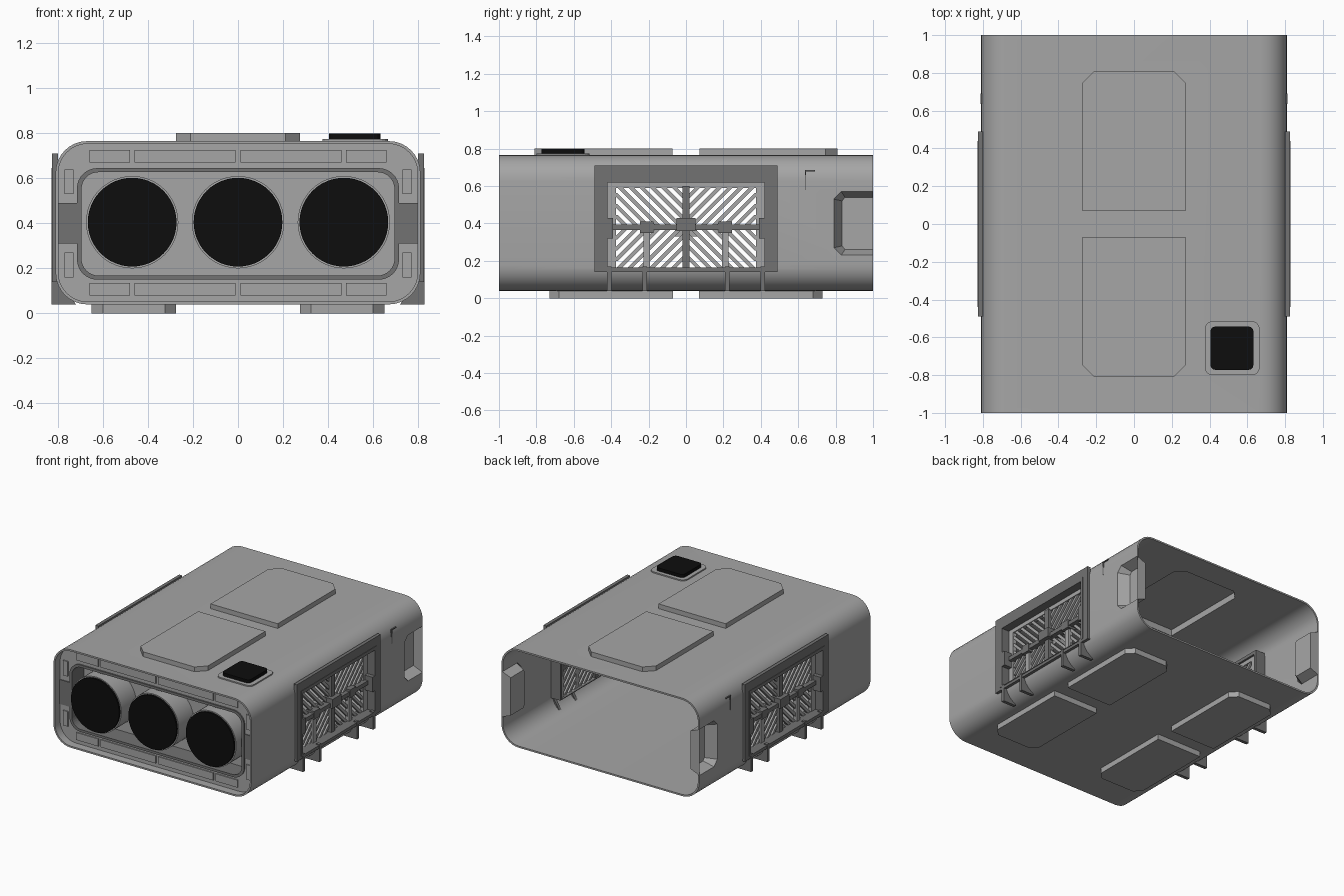
import bpy
import bmesh
import math
from mathutils import Vector

cube = bpy.data.objects.get("Cube")
if cube:
    bpy.data.objects.remove(cube, do_unlink=True)


def material(name, v):
    m = bpy.data.materials.new(name)
    m.use_nodes = True
    col = (v, v, v, 1)
    m.diffuse_color = col
    m.node_tree.nodes["Principled BSDF"].inputs["Base Color"].default_value = col
    return m


GREY = material("casing grey", 0.38)
DARK = material("dark grey", 0.17)
BLACK = material("black", 0.004)

# Each axis maps 2D profile points (u, v) and a depth to space
PLACE = {
    "x": lambda u, v, d: (d, u, v),
    "y": lambda u, v, d: (u, d, v),
    "z": lambda u, v, d: (u, v, d),
}


def finish(name, bm, mat, smooth=False, recalc=True):
    if recalc:
        bmesh.ops.recalc_face_normals(bm, faces=bm.faces)
    me = bpy.data.meshes.new(name)
    bm.to_mesh(me)
    bm.free()
    ob = bpy.data.objects.new(name, me)
    bpy.context.collection.objects.link(ob)
    me.materials.append(mat)
    if smooth:
        bpy.ops.object.select_all(action="DESELECT")
        ob.select_set(True)
        bpy.context.view_layer.objects.active = ob
        bpy.ops.object.shade_smooth_by_angle(angle=math.radians(35))
    return ob


def loft(name, loops, mat, axis, caps=(True, True), closed=False, smooth=False):
    """Join matching loops, given as (points, depth), with quads."""
    bm = bmesh.new()
    rows = [[bm.verts.new(PLACE[axis](u, v, d)) for u, v in pts] for pts, d in loops]
    n = len(rows[0])
    pairs = list(zip(rows, rows[1:])) + ([(rows[-1], rows[0])] if closed else [])
    for a, b in pairs:
        for i in range(n):
            j = (i + 1) % n
            bm.faces.new((a[i], a[j], b[j], b[i]))
    if not closed:
        for use, row in zip(caps, (rows[0], rows[-1])):
            if use:
                bm.faces.new(row)
    return finish(name, bm, mat, smooth)


def prism(name, pts, mat, axis, a, b, **kw):
    return loft(name, [(pts, a), (pts, b)], mat, axis, **kw)


def ring(name, outer, inner, mat, axis, a, b, smooth=False):
    return loft(name, [(outer, a), (outer, b), (inner, b), (inner, a)],
                mat, axis, closed=True, smooth=smooth)


def box(name, mat, x, y, z):
    return prism(name, rect(x[0], x[1], y[0], y[1]), mat, "z", *z)


def rect(u0, u1, v0, v1):
    return [(u0, v0), (u1, v0), (u1, v1), (u0, v1)]


def rounded(u0, u1, v0, v1, r, n=8):
    pts = []
    corners = [(u1 - r, v1 - r), (u0 + r, v1 - r), (u0 + r, v0 + r), (u1 - r, v0 + r)]
    for k, (cu, cv) in enumerate(corners):
        for i in range(n + 1):
            t = math.pi / 2 * (k + i / n)
            pts.append((cu + r * math.cos(t), cv + r * math.sin(t)))
    return pts


def clipped(u0, u1, near, far, c):
    """Rectangle whose two far corners are chamfered."""
    s = c if far > near else -c
    return [(u0, near), (u1, near), (u1, far - s), (u1 - c, far),
            (u0 + c, far), (u0, far - s)]


def cut(target, cutter):
    mod = target.modifiers.new("opening", "BOOLEAN")
    mod.operation = "DIFFERENCE"
    mod.solver = "EXACT"
    mod.object = cutter
    bpy.context.view_layer.objects.active = target
    bpy.ops.object.modifier_apply(modifier=mod.name)
    bpy.data.objects.remove(cutter, do_unlink=True)


# Hollow casing, open at the back
TOP, FLOOR, SIDE = 0.765, 0.04, 0.81
casing = ring("casing", rounded(-SIDE, SIDE, FLOOR, TOP, 0.14),
              rounded(-SIDE + .012, SIDE - .012, FLOOR + .012, TOP - .012, 0.13),
              GREY, "y", -1, 1, smooth=True)

# Openings for windows, back grips and the hollow top pads
grip_rim = [(1, .23), (.83, .23), (.79, .27), (.79, .53), (.83, .57), (1, .57)]
grip_floor = [(1, .26), (.85, .26), (.835, .28), (.835, .52), (.85, .54), (1, .54)]
pads = [clipped(-.275, .275, s * .072, s * .81, .065) for s in (-1, 1)]
for s in (-1, 1):
    cut(casing, prism("cutter", rect(-.44, .44, .16, .64), GREY, "x", s * .7, s * .9))
    wide = [(y + (.1 if y == 1 else 0), z) for y, z in grip_rim]
    cut(casing, prism("cutter", wide, GREY, "x", s * .7, s * .9))
for pad in pads:
    cut(casing, prism("cutter", pad, GREY, "z", .7, .85))
for pad in pads:
    prism("top_pad", pad, GREY, "z", TOP - .012, .8, caps=(False, True))

# Feet
for sx in (-1, 1):
    for sy in (-1, 1):
        x0, x1 = sorted((sx * .275, sx * .65))
        prism("foot", clipped(x0, x1, sy * .07, sy * .73, .05), GREY, "z", 0, FLOOR + .005)

# Top button
prism("button_rim", rounded(.375, .665, -.8, -.515, .04, 4), GREY, "z", TOP - .005, .774)
prism("button", rounded(.405, .632, -.772, -.543, .025, 4), BLACK, "z", .77, .798)

# Front frame, tray and panel
hole = rounded(-.715, .715, .15, .645, .09)
ring("front_frame", rounded(-.8, .8, .05, .755, .13), hole, GREY, "y", -.94, -.92)
ring("tray_lip", hole, rounded(-.695, .695, .168, .627, .075), DARK, "y", -.95, -.79)
prism("front_panel", rounded(-.7, .7, .16, .635, .08), GREY, "y", -.81, -.79)
for s in (-1, 1):
    box("frame_latch", DARK, sorted((s * .715, s * .8)), (-.947, -.93), (.31, .49))
    # Shallow raised strips around the frame
    for x0, x1 in ((.01, .46), (.48, .66)):
        xs = sorted((s * x0, s * x1))
        box("frame_strip", GREY, xs, (-.948, -.93), (.67, .725))
        box("frame_strip", GREY, xs, (-.948, -.93), (.08, .135))
    for z in ((.53, .64), (.16, .27)):
        box("frame_strip", GREY, sorted((s * .73, s * .77)), (-.948, -.93), z)


def circle(cx, cz, r, n=48):
    return [(cx + r * math.cos(math.tau * i / n), cz + r * math.sin(math.tau * i / n))
            for i in range(n)]


# Three round outlets
for cx in (-.47, 0, .47):
    prism("outlet_barrel", circle(cx, .405, .205), GREY, "y", -.985, -.8, smooth=True)
    prism("outlet_face", circle(cx, .405, .197), BLACK, "y", -1, -.98, smooth=True)


def slats(name, s):
    """Diagonal slats running towards the window centre in each quarter."""
    bm = bmesh.new()
    step, w = .058, .014
    for y0, y1, z0, z1, d in ((-.38, 0, .385, .59, -1), (0, .38, .385, .59, 1),
                              (-.38, 0, .16, .385, 1), (0, .38, .16, .385, -1)):
        for k in range(-14, 15):
            c = (y0 + y1) / 2 + k * step
            mid = (z0 + z1) / 2
            # range of t where (c + d t, mid + t) stays in the quarter
            lo, hi = sorted(((y0 - c) * d, (y1 - c) * d))
            lo, hi = max(lo, z0 - mid), min(hi, z1 - mid)
            if hi - lo < .02:
                continue
            ends = [(c + d * lo - w, mid + lo), (c + d * lo + w, mid + lo),
                    (c + d * hi + w, mid + hi), (c + d * hi - w, mid + hi)]
            face = bm.faces.new([bm.verts.new((s * .74, y, z)) for y, z in ends])
            out = bmesh.ops.extrude_face_region(bm, geom=[face])["geom"]
            bmesh.ops.translate(bm, vec=Vector((s * .02, 0, 0)),
                                verts=[g for g in out if isinstance(g, bmesh.types.BMVert)])
    return finish(name, bm, GREY)


for s in (-1, 1):
    def side(name, mat, a, b, y, z):
        return box(name, mat, sorted((s * a, s * b)), y, z)

    # Side window surround, recess and grille
    ring("window_surround", rect(-.49, .49, .14, .71), rect(-.44, .44, .16, .64),
         DARK, "x", s * .8, s * .825)
    ring("window_recess", rect(-.44, .44, .16, .645), rect(-.42, .42, .165, .62),
         DARK, "x", s * .72, s * .828)
    ring("grille_frame", rect(-.42, .42, .15, .63), rect(-.375, .375, .165, .59),
         GREY, "x", s * .735, s * .765)
    slats("grille_slats", s)
    side("grille_crossbar", DARK, .73, .79, (-.42, .42), (.365, .395))
    side("grille_post", DARK, .73, .78, (-.02, .02), (.16, .6))
    side("grille_hub", DARK, .73, .81, (-.05, .05), (.36, .43))
    for t in (-1, 1):
        side("grille_post", GREY, .74, .775, (t * .21 - .018, t * .21 + .018), (.16, .38))
        side("grille_hub", DARK, .73, .795, (t * .21 - .035, t * .21 + .035), (.35, .41))
        side("window_clip", DARK, .73, .828, sorted((t * .39, t * .44)), (.32, .43))
        # Gussets below the window
        for y in (.41, .22):
            tri = [(s * .72, FLOOR), (s * .828, FLOOR), (s * .828, .17), (s * .8, .17)]
            prism("window_gusset", tri, DARK, "y", t * y - .012, t * y + .012)

    # Recessed back grip, open to the rear
    loft("back_grip", [(grip_rim, s * SIDE), (grip_floor, s * .735)], GREY, "x",
         caps=(False, True))
    # Small corner mark on the side
    side("side_mark", DARK, .805, .813, (.635, .642), (.58, .685))
    side("side_mark", DARK, .805, .813, (.635, .69), (.678, .685))
    # Inner bracket behind the grille
    side("inner_bracket", GREY, .64, .74, (-.06, .06), (.33, .37))
